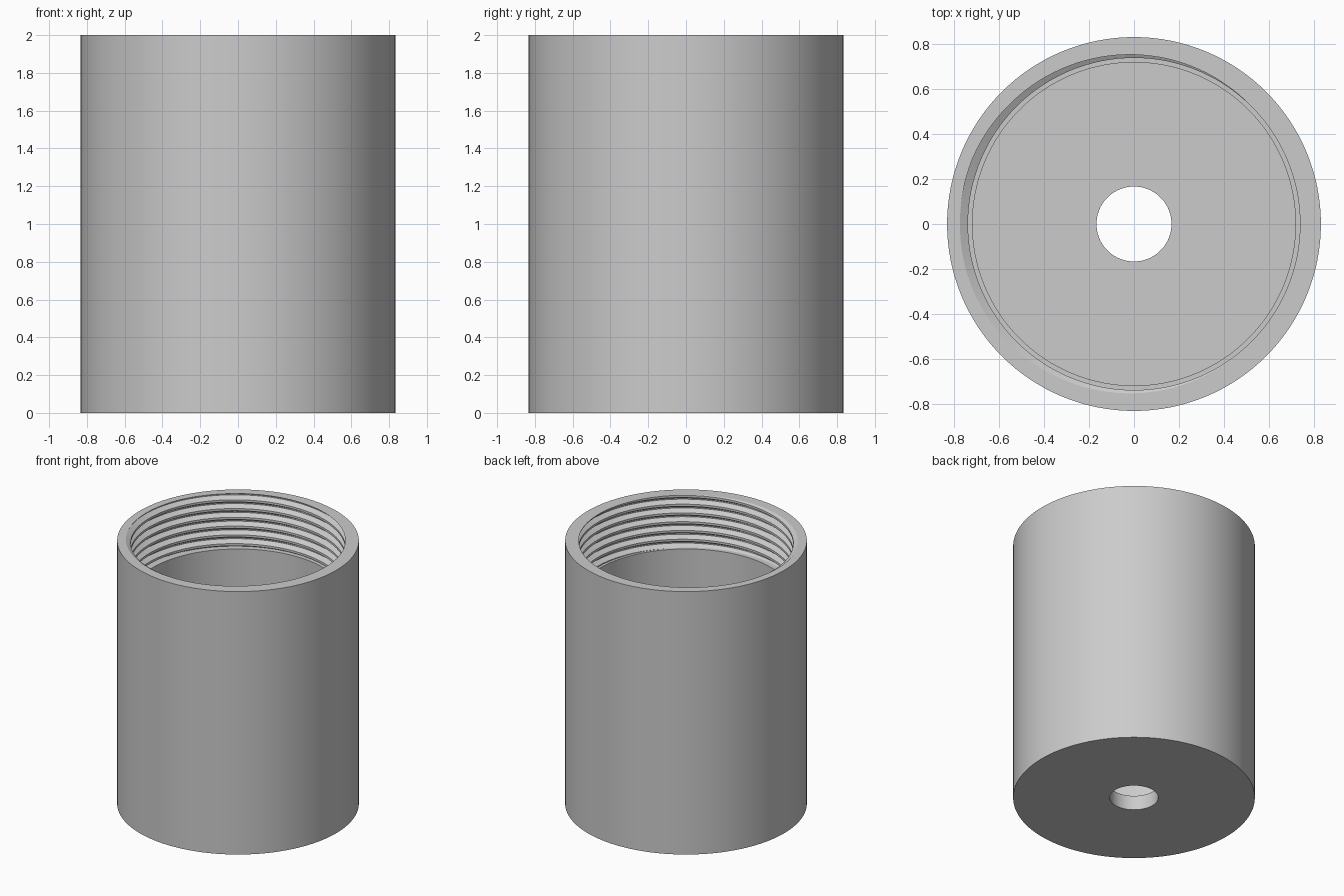
import bpy
import bmesh
from math import pi, cos, sin, radians

cube = bpy.data.objects.get("Cube")
if cube:
    bpy.data.objects.remove(cube)

SEGMENTS = 128
HEIGHT, OUTER_R = 2.0, 0.833
HOLE_R, FLOOR_Z, BORE_R = 0.167, 0.11, 0.72
THREAD_Z, PITCH = 1.6, 0.4 / 6
CREST_R, ROOT_R = 0.74, 0.776

bm = bmesh.new()


def ring_point(radius, step, z):
    angle = 2 * pi * step / SEGMENTS
    return bm.verts.new((radius * cos(angle), radius * sin(angle), z))


def skin(columns):
    """Join neighbouring columns of points with quads facing the axis."""
    for a, b in zip(columns, columns[1:]):
        for i in range(len(a) - 1):
            bm.faces.new((a[i], a[i + 1], b[i + 1], b[i]))


# Internal screw thread: one helical strip, trimmed flat at both ends
tooth = [(CREST_R, 0), (CREST_R, 1 / 4), (ROOT_R, 9 / 16), (ROOT_R, 11 / 16), (CREST_R, 1)]
start_z = HEIGHT - 8.125 * PITCH
skin([[ring_point(r, s, start_z + PITCH * (s / SEGMENTS + t)) for r, t in tooth]
      for s in range(10 * SEGMENTS + 1)])
bmesh.ops.remove_doubles(bm, verts=bm.verts[:], dist=0.00005)
for z, side in ((HEIGHT, 1), (THREAD_Z, -1)):
    bmesh.ops.bisect_plane(bm, geom=bm.verts[:] + bm.edges[:] + bm.faces[:], dist=0.00001,
                           plane_co=(0, 0, z), plane_no=(0, 0, side), clear_outer=True)

# Outer wall, base with drain hole, floor and smooth bore
profile = [(OUTER_R, HEIGHT), (OUTER_R, 0), (HOLE_R, 0),
           (HOLE_R, FLOOR_Z), (BORE_R, FLOOR_Z), (BORE_R, THREAD_Z)]
skin([[ring_point(r, s, z) for r, z in profile] for s in range(SEGMENTS + 1)])
bmesh.ops.remove_doubles(bm, verts=bm.verts[:], dist=0.00005)

# Flat rim at the top and ledge under the thread
for z in (HEIGHT, THREAD_Z):
    edges = [e for e in bm.edges if e.is_boundary
             and all(abs(v.co.z - z) < 0.0001 for v in e.verts)]
    bmesh.ops.triangle_fill(bm, edges=edges, use_beauty=True, normal=(0, 0, 1))
bmesh.ops.recalc_face_normals(bm, faces=bm.faces[:])

mesh = bpy.data.meshes.new("threaded_cup")
bm.to_mesh(mesh)
bm.free()
cup = bpy.data.objects.new("threaded_cup", mesh)
bpy.context.collection.objects.link(cup)

# Plain grey material
grey = bpy.data.materials.new("light_grey")
grey.use_nodes = True
colour = (0.6, 0.6, 0.6, 1)
grey.diffuse_color = colour
grey.node_tree.nodes["Principled BSDF"].inputs["Base Color"].default_value = colour
mesh.materials.append(grey)

bpy.context.view_layer.objects.active = cup
cup.select_set(True)
bpy.ops.object.shade_smooth_by_angle(angle=radians(30))
